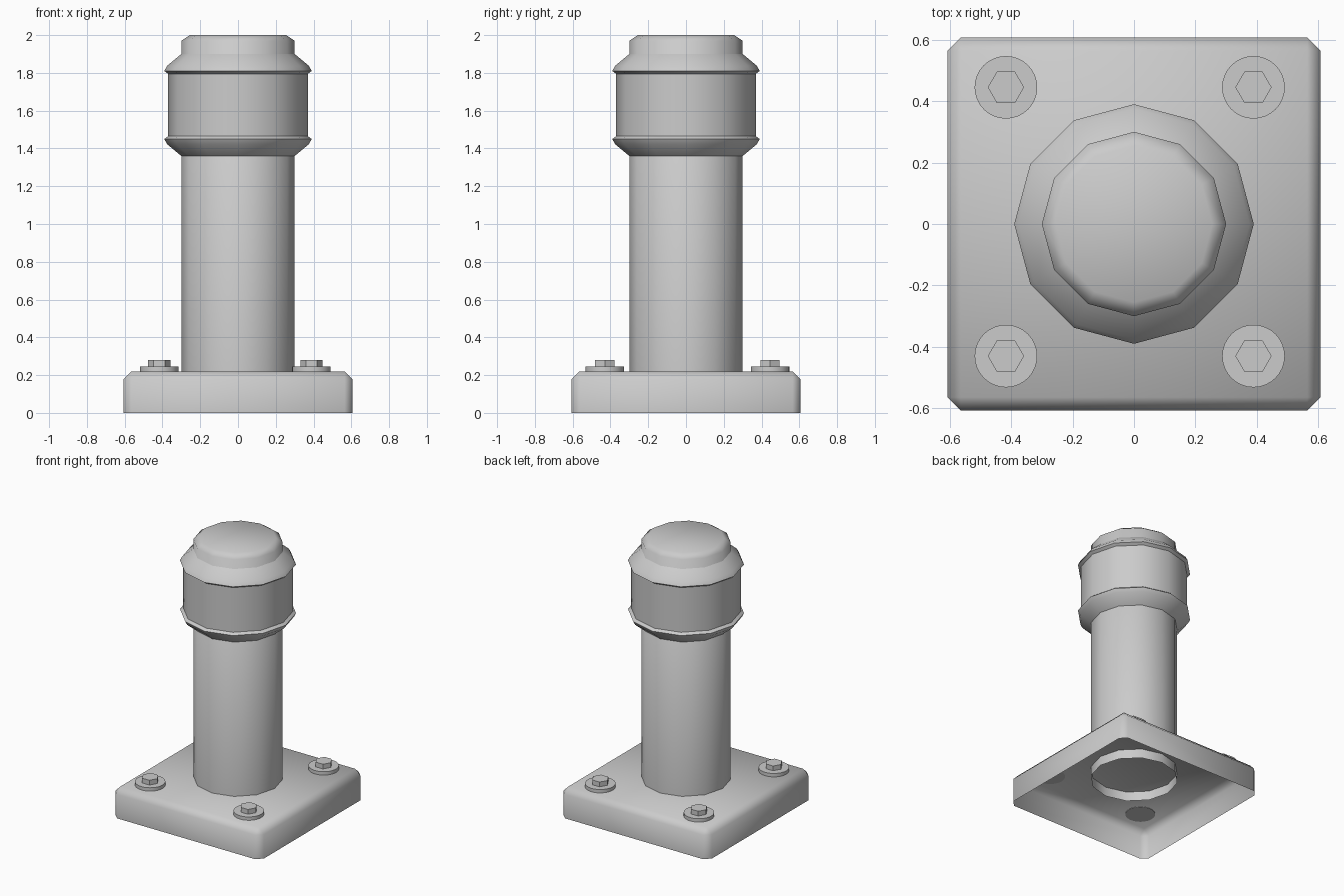
import bpy, bmesh
from math import cos, sin, tau, radians

if "Cube" in bpy.data.objects:
    bpy.data.objects.remove(bpy.data.objects["Cube"])


def finish(name, bm, angle=62):
    bmesh.ops.recalc_face_normals(bm, faces=bm.faces)
    me = bpy.data.meshes.new(name)
    bm.to_mesh(me)
    bm.free()
    ob = bpy.data.objects.new(name, me)
    bpy.context.collection.objects.link(ob)
    bpy.ops.object.select_all(action='DESELECT')
    ob.select_set(True)
    bpy.context.view_layer.objects.active = ob
    bpy.ops.object.shade_smooth_by_angle(angle=radians(angle))
    return ob


def lathe(name, profile, sides, centre=(0, 0), cap_top=False, cap_bottom=False, angle=62):
    """Revolve (radius, z) points around a vertical axis."""
    bm = bmesh.new()
    rings = [[bm.verts.new((centre[0] + r * cos(tau * i / sides),
                            centre[1] + r * sin(tau * i / sides), z))
              for i in range(sides)] for r, z in profile]
    for a, b in zip(rings, rings[1:]):
        for i in range(sides):
            j = (i + 1) % sides
            bm.faces.new((a[i], a[j], b[j], b[i]))
    if cap_top:
        bm.faces.new(rings[-1])
    if cap_bottom:
        bm.faces.new(rings[0][::-1])
    return finish(name, bm, angle)


# Base plate: bevelled box shell, open underneath
bm = bmesh.new()
bmesh.ops.create_cube(bm, size=1)
for v in bm.verts:
    v.co = (v.co.x * 1.214, v.co.y * 1.214, (v.co.z + 0.5) * 0.22)
bottom = [f for f in bm.faces if all(v.co.z < 0.01 for v in f.verts)]
bmesh.ops.delete(bm, geom=bottom, context='FACES_ONLY')
edges = [e for e in bm.edges if max(v.co.z for v in e.verts) > 0.1]
bmesh.ops.bevel(bm, geom=edges, offset=0.043, segments=1, affect='EDGES', profile=0.5)
finish("base_plate", bm)

# Post with a chamfered top, poking a little way through the plate
lathe("post", [(0.30, 0.15), (0.30, 1.97), (0.255, 2.0)], 12, cap_top=True)

# Collar: flared lips above and below a straight band, mirrored about its middle
MID = 1.63
upper = [(0.37, 1.795), (0.39, 1.81), (0.376, 1.837), (0.30, 1.90)]
lower = [(r, 2 * MID - z) for r, z in reversed(upper)]
lathe("collar_band", [lower[-1], upper[0]], 12)
lathe("collar_upper_lip", upper, 12, angle=50)
lathe("collar_lower_lip", lower, 12, angle=50)

# Bolts and washers at the four corners
for sx, x in (("left", -0.417), ("right", 0.389)):
    for sy, y in (("front", -0.43), ("back", 0.445)):
        lathe(f"washer_{sy}_{sx}", [(0.102, 0.218), (0.102, 0.245)], 32, (x, y), True, True, 40)
        lathe(f"bolt_head_{sy}_{sx}", [(0.059, 0.243), (0.059, 0.28)], 6, (x, y), True, True, 30)
